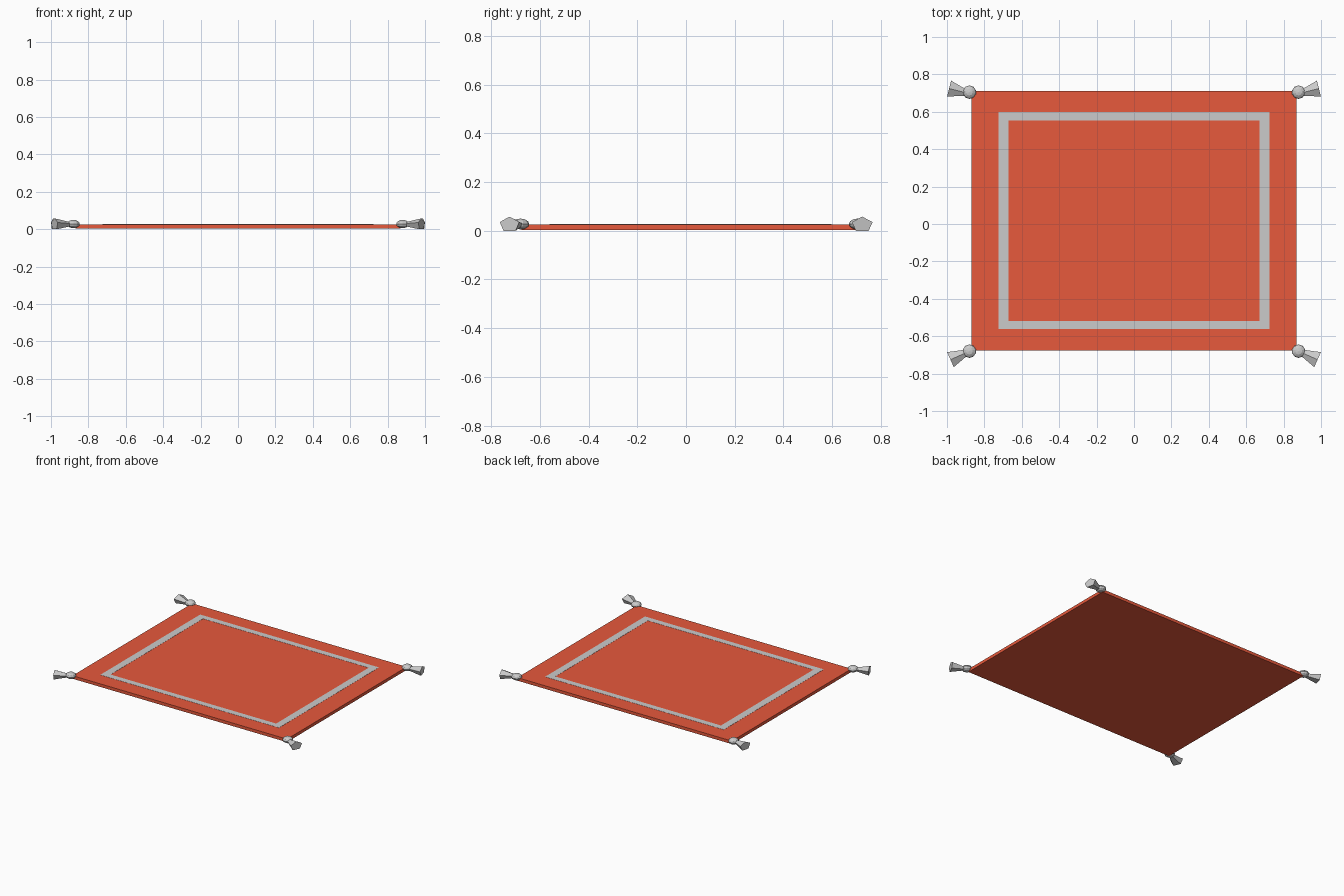
import bpy
from math import radians, cos, sin, pi
from mathutils import Matrix

if "Cube" in bpy.data.objects:
    bpy.data.objects.remove(bpy.data.objects["Cube"])

CY = 0.0185   # rug centre in y


def box(name, x, y, z):
    bpy.ops.mesh.primitive_cube_add(size=1)
    o = bpy.context.object
    o.name = name
    lo, hi = zip(x, y, z)
    o.data.transform(Matrix.Translation([(a + b) / 2 for a, b in zip(lo, hi)])
                     @ Matrix.Diagonal([b - a for a, b in zip(lo, hi)] + [1]))
    return o


# Rug slab
red = bpy.data.materials.new("rug_red")
red.diffuse_color = (0.8, 0.1, 0.045, 1)
red.use_nodes = True
red.node_tree.nodes["Principled BSDF"].inputs["Base Color"].default_value = red.diffuse_color
rug = box("rug", (-0.87, 0.87), (CY - 0.6935, CY + 0.6935), (0.004, 0.0265))
rug.data.materials.append(red)

# Inlaid border strips
ox, ix, oy, iy = 0.725, 0.672, 0.579, 0.536
for s, side in ((-1, "left"), (1, "right")):
    box("border_" + side, sorted((s * ix, s * ox)), (CY - oy, CY + oy), (0.02, 0.0275))
for s, side in ((-1, "front"), (1, "back")):
    box("border_" + side, (-ix, ix), sorted((CY + s * iy, CY + s * oy)), (0.02, 0.0275))


def tassel(label, sx, knot_y, skirt_y, angle, length):
    # Round, flattened knot
    bpy.ops.mesh.primitive_uv_sphere_add(segments=10, ring_count=6, radius=0.036)
    o = bpy.context.object
    o.name = "knot_" + label
    o.data.transform(Matrix.Translation((sx * 0.88, knot_y, 0.028))
                     @ Matrix.Diagonal((1, 1, 0.62, 1)))
    # Five-sided flared skirt, one corner pointing up
    verts = [(x, r * cos(a), r * sin(a))
             for x, r in ((0.02, 0.018), (length, 0.046))
             for a in (pi / 2 + 2 * pi * i / 5 for i in range(5))]
    faces = [(i, (i + 1) % 5, 5 + (i + 1) % 5, 5 + i) for i in range(5)]
    faces += [(4, 3, 2, 1, 0), (5, 6, 7, 8, 9)]
    me = bpy.data.meshes.new("tassel_" + label)
    me.from_pydata(verts, [], faces)
    me.transform(Matrix.Translation((sx * 0.88, skirt_y, 0.026))
                 @ Matrix.Diagonal((sx, 1, 0.7, 1))
                 @ Matrix.Rotation(radians(angle), 4, 'Z'))
    if sx < 0:
        me.flip_normals()
    bpy.context.collection.objects.link(bpy.data.objects.new(me.name, me))


for sx, side in ((-1, "left"), (1, "right")):
    tassel("back_" + side, sx, 0.705, 0.697, 14, 0.112)
    tassel("front_" + side, sx, -0.68, -0.68, -24, 0.111)
